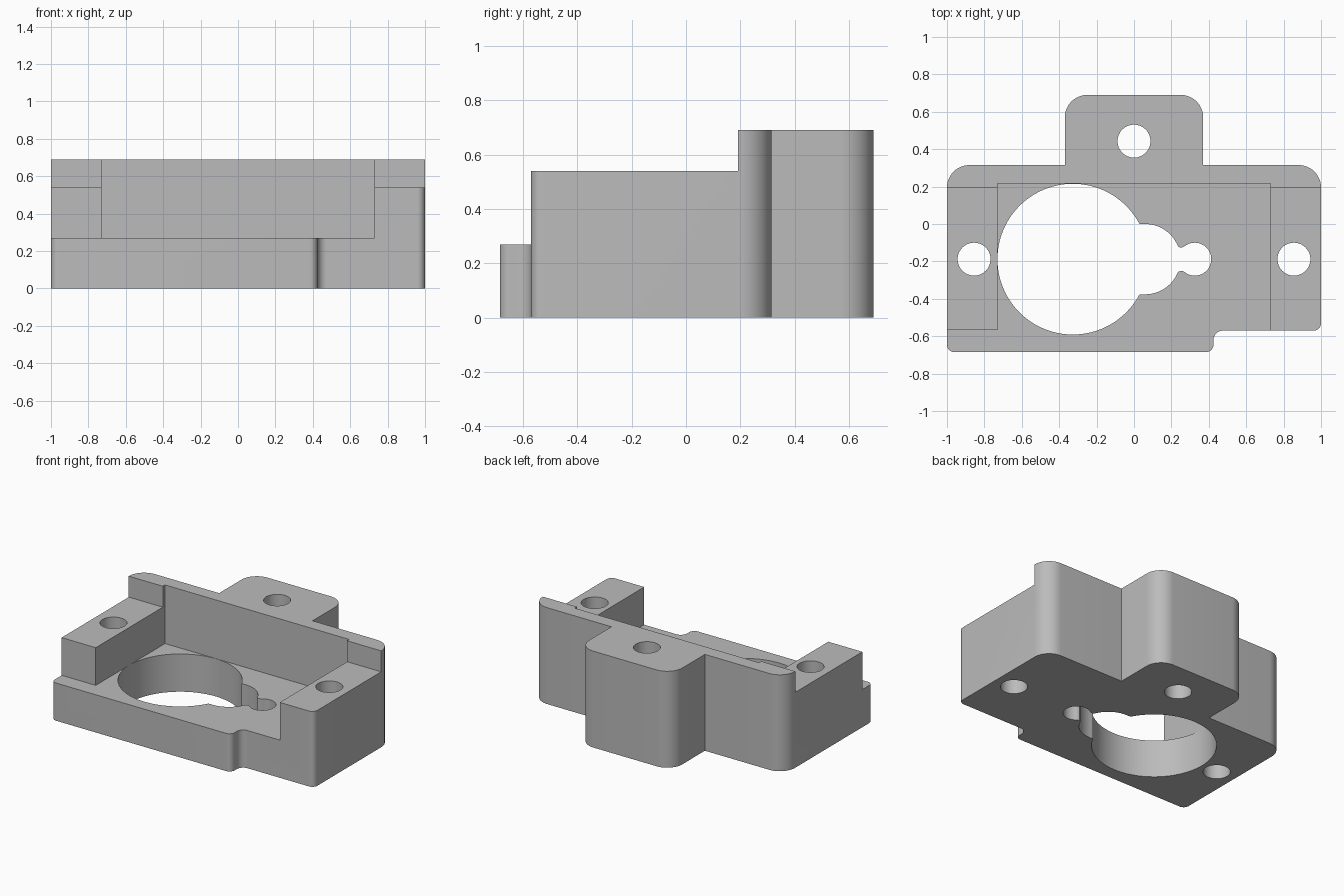
import bpy
import bmesh
from math import cos, sin, pi
from mathutils import Vector

cube = bpy.data.objects.get("Cube")
if cube:
    bpy.data.objects.remove(cube, do_unlink=True)

grey = bpy.data.materials.new("mid_grey")
grey.use_nodes = True
colour = (0.5, 0.5, 0.5, 1)
grey.diffuse_color = colour
grey.node_tree.nodes["Principled BSDF"].inputs["Base Color"].default_value = colour


def rounded(corners, steps=12):
    """Outline through (x, y, radius) corners with right-angle fillets."""
    out = []
    for i, (x, y, r) in enumerate(corners):
        p = Vector((x, y))
        if r == 0:
            out.append(p)
            continue
        a = (Vector(corners[i - 1][:2]) - p).normalized()
        b = (Vector(corners[(i + 1) % len(corners)][:2]) - p).normalized()
        centre = p + (a + b) * r
        for k in range(steps + 1):
            t = pi / 2 * k / steps
            out.append(centre - b * r * cos(t) - a * r * sin(t))
    return out


def circle(x, y, r, n=64):
    return [(x + r * cos(2 * pi * k / n), y + r * sin(2 * pi * k / n)) for k in range(n)]


def rect(x0, x1, y0, y1):
    return [(x0, y0), (x1, y0), (x1, y1), (x0, y1)]


def prism(name, outline, z0, z1):
    bm = bmesh.new()
    face = bm.faces.new([bm.verts.new((p[0], p[1], z0)) for p in outline])
    top = bmesh.ops.extrude_face_region(bm, geom=[face])["geom"]
    bmesh.ops.translate(bm, vec=(0, 0, z1 - z0),
                        verts=[v for v in top if isinstance(v, bmesh.types.BMVert)])
    bmesh.ops.recalc_face_normals(bm, faces=bm.faces)
    mesh = bpy.data.meshes.new(name)
    bm.to_mesh(mesh)
    bm.free()
    mesh.materials.append(grey)
    obj = bpy.data.objects.new(name, mesh)
    bpy.context.collection.objects.link(obj)
    return obj


# Main block outline with rear lug and stepped front edge
FLOOR, SHOULDER, TOP = 0.27, 0.54, 0.69
body = prism("mounting_block", rounded([
    (-1, -0.685, 0.04), (0.425, -0.685, 0.04), (0.425, -0.57, 0.05), (1, -0.57, 0.04),
    (1, 0.315, 0.12), (0.37, 0.315, 0), (0.37, 0.69, 0.12),
    (-0.37, 0.69, 0.12), (-0.37, 0.315, 0), (-1, 0.315, 0.12)]), 0, TOP)

# Neck joining the keyhole to its small end hole
half = [(0.2, 0.06), (0.231, 0.077), (0.237, 0.067), (0.248, 0.062),
        (0.262, 0.064), (0.272, 0.07), (0.3, 0.06)]
MID = -0.188
neck = [(x, MID - h) for x, h in half] + [(x, MID + h) for x, h in reversed(half)]

# Upper cuts: shoulders, central pocket, front ledge
cuts = [
    ("shoulder_cut", rect(-1.2, 1.2, -1, 0.192), SHOULDER, 1),
    ("pocket_cut", rect(-0.73, 0.73, -1.1, 0.217), FLOOR, 1.1),
    ("ledge_cut", rect(-1.1, 0, -1.2, -0.567), FLOOR, 1.2),
]
# Through holes
cuts += [
    ("main_bore", circle(-0.327, MID, 0.403, 128), -0.1, FLOOR + 0.05),
    ("side_bore", circle(0.06, MID, 0.188), -0.12, FLOOR + 0.06),
    ("bore_bridge", rect(-0.1, 0.06, MID - 0.1878, MID + 0.1878), -0.13, FLOOR + 0.07),
    ("neck_cut", neck, -0.14, FLOOR + 0.08),
    ("end_hole", circle(0.325, MID, 0.088), -0.15, FLOOR + 0.09),
    ("left_screw_hole", circle(0.855, MID, 0.088), -0.1, 1),
    ("right_screw_hole", circle(-0.855, MID, 0.088), -0.1, 1),
    ("rear_screw_hole", circle(0, 0.443, 0.088), -0.1, 1),
]

bpy.ops.object.select_all(action="DESELECT")
bpy.context.view_layer.objects.active = body
body.select_set(True)
for name, outline, z0, z1 in cuts:
    cutter = prism(name, outline, z0, z1)
    cutter.hide_render = True
    mod = body.modifiers.new(name, "BOOLEAN")
    mod.operation = "DIFFERENCE"
    mod.solver = "EXACT"
    mod.object = cutter
    bpy.ops.object.modifier_apply(modifier=mod.name)
    bpy.data.objects.remove(cutter, do_unlink=True)

bpy.ops.object.shade_smooth_by_angle(angle=pi / 6)
